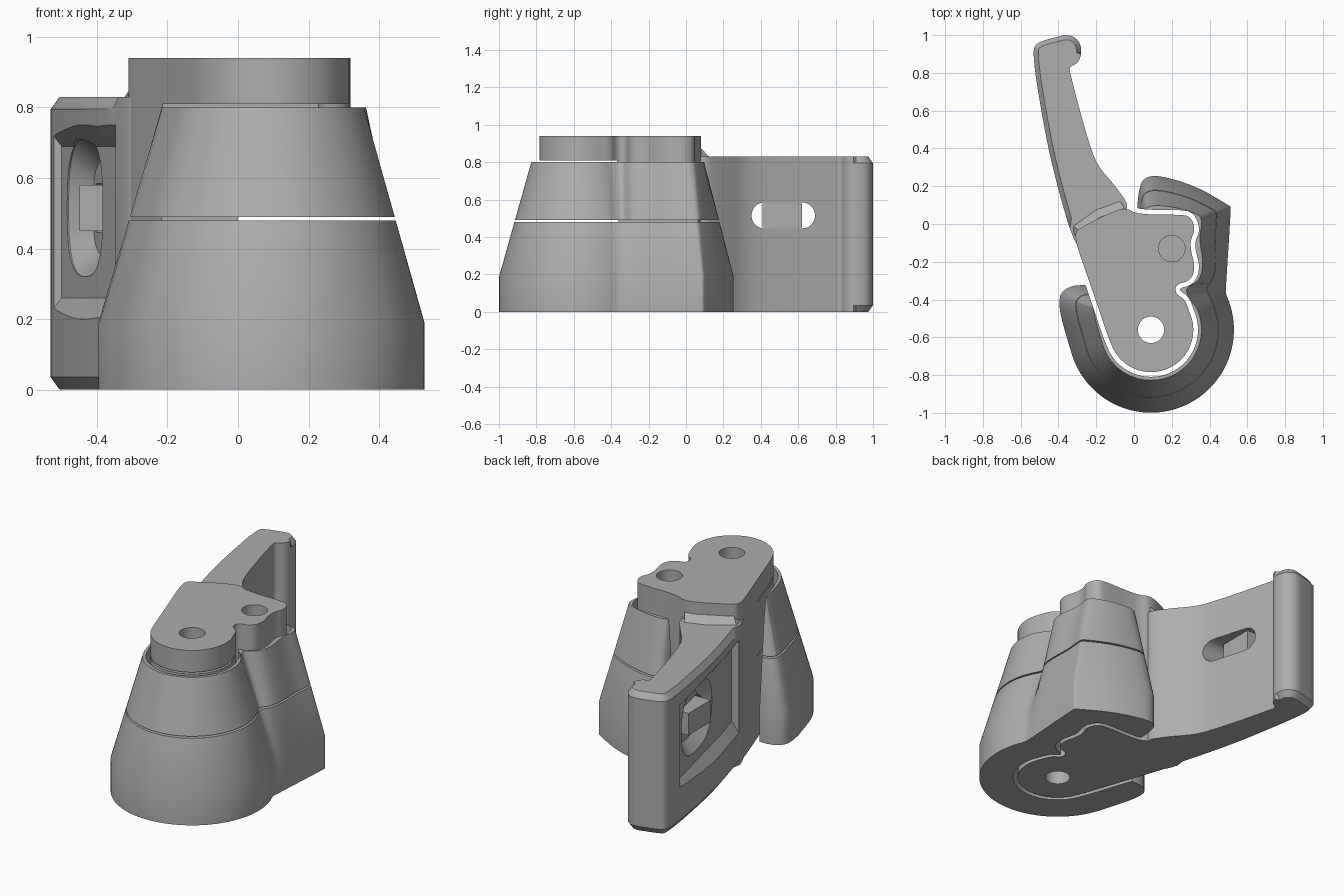
import bpy, bmesh, math
from mathutils import Vector

cube = bpy.data.objects.get("Cube")
if cube:
    bpy.data.objects.remove(cube)

grey = bpy.data.materials.new("plain_grey")
grey.use_nodes = True
grey.diffuse_color = (0.42, 0.42, 0.42, 1)
grey.node_tree.nodes["Principled BSDF"].inputs["Base Color"].default_value = grey.diffuse_color


def loft(name, rings):
    """Closed solid through rings of matching 3D points."""
    bm = bmesh.new()
    loops = [[bm.verts.new(p) for p in ring] for ring in rings]
    n = len(loops[0])
    for a, b in zip(loops, loops[1:]):
        for i in range(n):
            j = (i + 1) % n
            bm.faces.new((a[i], a[j], b[j], b[i]))
    bm.faces.new(loops[0][::-1])
    bm.faces.new(loops[-1])
    bmesh.ops.recalc_face_normals(bm, faces=bm.faces)
    mesh = bpy.data.meshes.new(name)
    bm.to_mesh(mesh)
    bm.free()
    mesh.materials.append(grey)
    obj = bpy.data.objects.new(name, mesh)
    bpy.context.collection.objects.link(obj)
    return obj


def at(points, z):
    return [(p[0], p[1], z) for p in points]


def box(name, lo, hi):
    base = [(lo[0], lo[1]), (hi[0], lo[1]), (hi[0], hi[1]), (lo[0], hi[1])]
    return loft(name, [at(base, lo[2]), at(base, hi[2])])


def arc(cx, cy, r, a0, a1, n):
    return [(cx + r * math.cos(math.radians(a0 + (a1 - a0) * i / n)),
             cy + r * math.sin(math.radians(a0 + (a1 - a0) * i / n))) for i in range(n + 1)]


def soften(pts, times=2):
    """Round the corners of a closed outline by cutting them."""
    for _ in range(times):
        out = []
        for p, q in zip(pts, pts[1:] + pts[:1]):
            p, q = Vector(p), Vector(q)
            out += [p.lerp(q, 0.25), p.lerp(q, 0.75)]
        pts = out
    return pts


def offset(pts, d):
    """Grow a counter-clockwise outline by d."""
    out = []
    for i, p in enumerate(pts):
        t = (pts[(i + 1) % len(pts)] - pts[i - 1]).normalized()
        out.append(p + Vector((t.y, -t.x)) * d)
    return out


def cut(obj, cutters):
    for c in cutters:
        mod = obj.modifiers.new("cut", 'BOOLEAN')
        mod.operation, mod.object, mod.solver = 'DIFFERENCE', c, 'EXACT'
        mod.use_self = True
        c.hide_render = True
        bpy.context.view_layer.objects.active = obj
        bpy.ops.object.modifier_apply(modifier=mod.name)
    for c in cutters:
        c.hide_set(True)


def smooth(obj):
    bpy.ops.object.select_all(action='DESELECT')
    obj.select_set(True)
    bpy.context.view_layer.objects.active = obj
    bpy.ops.object.shade_smooth_by_angle(angle=math.radians(28))


# Pivot hub outline, counter-clockwise
PIN = (0.09, -0.56)
hub_line = soften(
    [(-0.31, -0.09), (-0.27, -0.21), (-0.2, -0.41), (-0.15, -0.56)]
    + arc(*PIN, 0.225, 200, 386, 16)
    + [(0.27, -0.4), (0.22, -0.37), (0.22, -0.32), (0.3, -0.3), (0.325, -0.23),
       (0.3, -0.14), (0.3, -0.08), (0.325, -0.03), (0.3, 0.04), (0.24, 0.05),
       (0.02, 0.05), (-0.05, 0.09), (-0.17, 0.04), (-0.28, -0.02), (-0.31, -0.04)])

# Casing outlines at the skirt and at the rim, matched point for point
skirt = soften(
    [(0.05, -0.1), (-0.1, -0.35), (-0.23, -0.32), (-0.36, -0.33), (-0.41, -0.41)]
    + arc(*PIN, 0.44, 197, 386, 22)
    + [(0.486, -0.35), (0.487, -0.33), (0.49, -0.28), (0.495, -0.2), (0.505, -0.05),
       (0.512, 0.08), (0.512, 0.09), (0.5, 0.1), (0.33, 0.2), (0.13, 0.26),
       (0.05, 0.245), (0.025, 0.18), (0.015, 0.06)])
rim = soften(
    [(0.05, -0.1), (-0.1, -0.35), (-0.19, -0.42), (-0.21, -0.43), (-0.22, -0.45)]
    + arc(*PIN, 0.268, 197, 386, 22)
    + [(0.29, -0.39), (0.27, -0.34), (0.35, -0.3), (0.368, -0.2), (0.345, -0.08),
       (0.36, 0.0), (0.355, 0.03), (0.34, 0.05), (0.24, 0.085), (0.12, 0.1),
       (0.07, 0.09), (0.055, 0.07), (0.05, 0.03)])


def casing_ring(z):
    t = max(0, (z - 0.19) / 0.61)
    return at([a.lerp(b, t) for a, b in zip(skirt, rim)], z)


pocket = loft("pocket_cutter", [at(offset(hub_line, 0.025), z) for z in (-0.1, 1.1)])
for name, levels in (("lower_casing", (0, 0.19, 0.48)), ("upper_casing", (0.49, 0.8))):
    casing = loft(name, [casing_ring(z) for z in levels])
    cut(casing, [pocket])
    smooth(casing)

# Hub with two pin holes and clearance slits
hub = loft("pivot_hub", [at(hub_line, 0), at(hub_line, 0.94)])
holes = [loft("pin_hole_cutter", [at(arc(x, y, 0.07, 0, 350, 35), z) for z in (low, 1.1)])
         for x, y, low in ((*PIN, -0.1), (0.2, -0.13, 0.5))]
slits = [box("slit_cutter", lo, hi) for lo, hi in (
    ((0.0, -1, 0.48), (0.6, 0.3, 0.49)),
    ((-0.6, -1, 0.48), (0.01, -0.36, 0.49)),
    ((-0.6, -1, 0.8), (0.6, -0.37, 0.81)))]
cut(hub, holes + slits)
smooth(hub)

# Lever arm with a chamfer along its outer edge and tip
lever_line = soften([
    (-0.06, 0.0), (-0.03, 0.09), (-0.05, 0.135), (-0.12, 0.225), (-0.185, 0.3), (-0.225, 0.385),
    (-0.29, 0.61), (-0.335, 0.79), (-0.345, 0.83), (-0.3, 0.85), (-0.28, 0.89),
    (-0.28, 0.94), (-0.3, 0.98), (-0.35, 1.005), (-0.43, 0.985), (-0.5, 0.965), (-0.53, 0.94),
    (-0.532, 0.88), (-0.515, 0.74), (-0.455, 0.4), (-0.395, 0.16), (-0.33, -0.06),
    (-0.29, -0.13), (-0.2, -0.1)])
inner = offset(lever_line, -0.025)
bevelled = [q if p.y > 0.9 or p.x < -0.34 and p.y < 0.9 and p.x < -0.33 - 0.21 * p.y else p
            for p, q in zip(lever_line, inner)]
lever = loft("lever_arm", [at(bevelled, 0), at(lever_line, 0.035),
                           at(lever_line, 0.795), at(bevelled, 0.83)])


# Scooped panel on the outer side of the lever
def scoop_ring(z, shift):
    floor = [(-0.3, 0.0), (-0.355, 0.18), (-0.41, 0.42), (-0.465, 0.65), (-0.5, 0.8)]
    return at([(x - shift, y) for x, y in floor] + [(-0.8, 0.8), (-0.8, 0.0)], z)


scoop = loft("scoop_cutter", [scoop_ring(0.19, 0.055), scoop_ring(0.26, 0),
                              scoop_ring(0.69, 0), scoop_ring(0.76, 0.055)])

# Oval dish and through slot
along = Vector((-0.22, 0.975, 0))
outward = Vector((-0.975, -0.22, 0))


def oval(half_len, half_high, d):
    ring = []
    for i in range(40):
        c, s = math.cos(i * math.tau / 40), math.sin(i * math.tau / 40)
        u = math.copysign(abs(c) ** 0.75, c) * half_len
        v = math.copysign(abs(s) ** 0.75, s) * half_high
        ring.append(Vector((-0.432, 0.52, 0.515)) + along * u + outward * d + Vector((0, 0, v)))
    return ring


dish = loft("dish_cutter", [oval(0.15, 0.135, -0.055), oval(0.22, 0.195, 0.0),
                            oval(0.22, 0.195, 0.1)])
capsule = arc(0.62, 0.515, 0.07, -90, 90, 12) + arc(0.42, 0.515, 0.07, 90, 270, 12)
slot = loft("slot_cutter", [[(x, y, z) for y, z in capsule] for x in (-0.8, 0.1)])
cut(lever, [scoop, dish, slot])
smooth(lever)

box("slot_block", (-0.45, 0.41, 0.45), (-0.31, 0.62, 0.58))

# Sloped fillet where the lever meets the hub
wedge_top = [(-0.29, -0.05), (-0.04, 0.0), (-0.05, 0.085), (-0.17, 0.04), (-0.295, -0.03)]
wedge_low = [(-0.32, -0.06), (-0.04, 0.0), (-0.075, 0.125), (-0.2, 0.08), (-0.325, -0.01)]
loft("lever_fillet", [at(wedge_low, 0.825), at(wedge_top, 0.87)])
